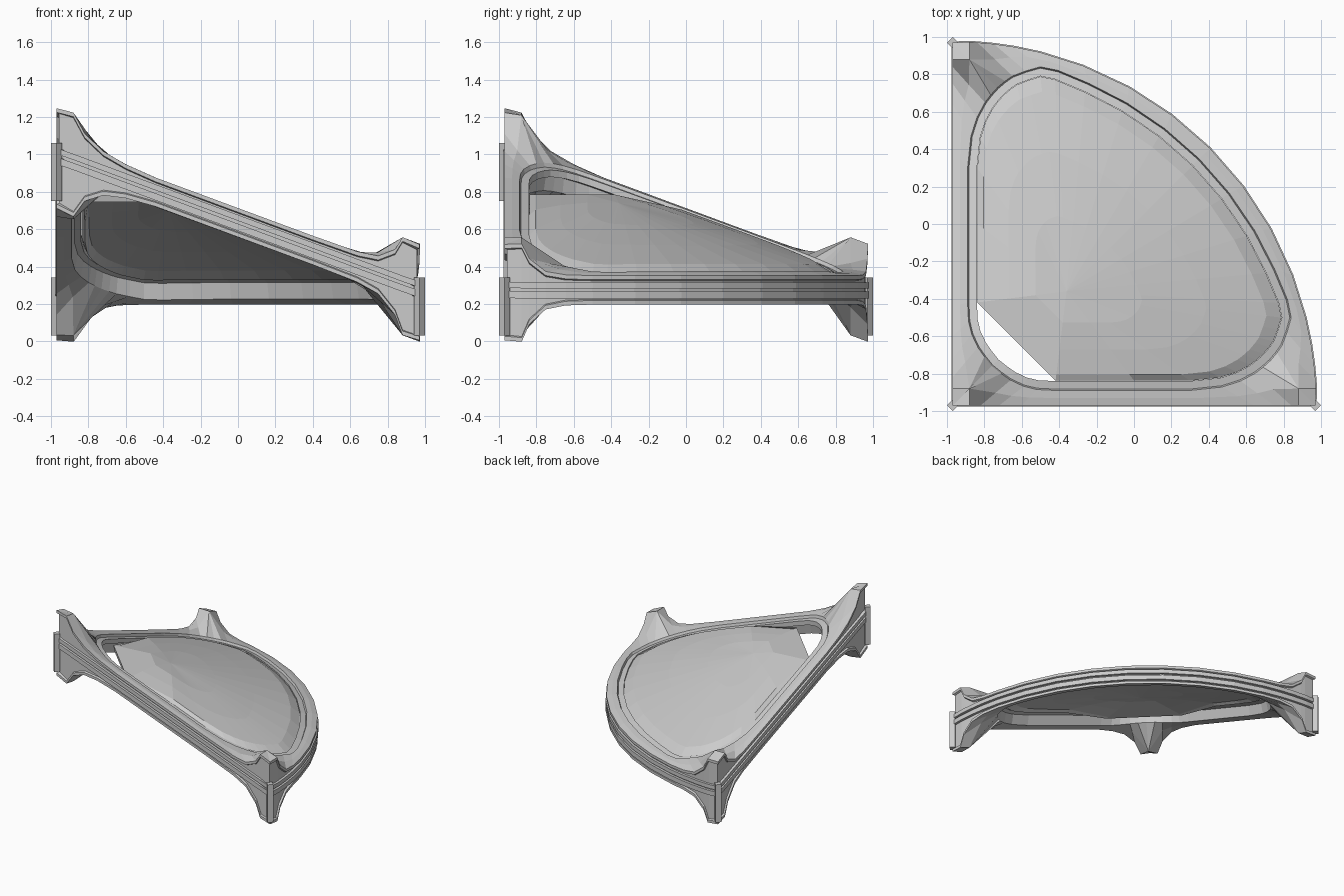
import bpy, bmesh
from math import hypot, sin, cos, radians
from mathutils import Vector

if "Cube" in bpy.data.objects:
    bpy.data.objects.remove(bpy.data.objects["Cube"])

APEX = Vector((-.97, -.97))
R = 1.945


def level(p):
    """Mid height of the conical roof at plan point p."""
    return 1.0 - .37 * (p - APEX).length


def make(name, verts, faces):
    bm = bmesh.new()
    vs = [bm.verts.new(v) for v in verts]
    for f in faces:
        bm.faces.new([vs[i] for i in f])
    bmesh.ops.remove_doubles(bm, verts=bm.verts, dist=.0005)
    bmesh.ops.recalc_face_normals(bm, faces=bm.faces)
    me = bpy.data.meshes.new(name)
    bm.to_mesh(me)
    bm.free()
    ob = bpy.data.objects.new(name, me)
    bpy.context.collection.objects.link(ob)
    return ob


def loft(name, sections):
    """Closed sweep through matching closed sections."""
    n, m = len(sections), len(sections[0])
    faces = []
    for i in range(n):
        j = (i + 1) % n
        for k in range(m):
            l = (k + 1) % m
            faces.append((i * m + k, j * m + k, j * m + l, i * m + l))
    return make(name, [v for s in sections for v in s], faces)


# Straight side stations: outer x, ring x, ring y, corner flare
side = [(-.97, -.76, -.76, .175), (-.88, -.71, -.80, .185), (-.82, -.66, -.835, .095),
        (-.72, -.59, -.868, .037), (-.60, -.52, -.885, .012), (-.44, -.42, -.89, 0),
        (0, 0, -.89, 0), (.40, .30, -.89, 0), (.64, .47, -.872, .004),
        (.75, .57, -.84, .022), (.84, .65, -.797, .09), (.88, .69, -.766, .17),
        (.97, .73, -.73, .165)]
# Curved side stations: angle, ring angle, ring radius, corner flare
arc = [(2.7, 9.2, 1.757, .17), (3.9, 10.3, 1.79, .09), (6.5, 12.3, 1.83, .022),
       (9.7, 14.5, 1.87, .004), (14, 17.5, 1.878, 0), (21, 23, 1.87, 0),
       (29, 30, 1.867, 0), (37, 37.5, 1.865, 0), (45, 45, 1.865, 0)]


def polar(a, r):
    return APEX + Vector((cos(radians(a)), sin(radians(a)))) * r


half = [(Vector((x, -.97)), Vector((rx, ry)), e) for x, rx, ry, e in side]
half += [(polar(a, R), polar(b, r), e) for a, b, r, e in arc]
swap = lambda p: Vector((p.y, p.x))
stations = half + [(swap(o), swap(r), e) for o, r, e in reversed(half[1:-1])]
N = len(stations)
ring = [s[1] for s in stations]


def inset(i, d):
    """Ring outline point moved inward by d."""
    t = (ring[(i + 1) % N] - ring[i - 1]).normalized()
    return ring[i] + Vector((-t.y, t.x)) * d


corners = [Vector((-.97, -.97)), Vector((.97, -.97)), Vector((-.97, .97))]
pads = [Vector((-.88, -.88)), Vector((.88, -.88)), Vector((-.88, .88))]


def at(p, w):
    return (p.x, p.y, level(p) + w)


frame, rails = [], [[], []]
for i, (o, r, e) in enumerate(stations):
    near = min(range(3), key=lambda k: (o - corners[k]).length)
    d = (o - corners[near]).length
    if d < .1:
        mid, em = pads[near], e
    else:
        mid, em = o.lerp(r, .5), e * .42
    t = (stations[(i + 1) % N][0] - stations[i - 1][0]).normalized()
    inward = Vector((-t.y, t.x))
    if d < .001:
        inward *= 1.4
    rec = o + inward * .014
    lip = inset(i, .05)
    z0 = level(o)
    top, bot = .072 + e, -.083 - e * 1.17
    # outer face with recess, top skin, stepped inner lip, bottom skin
    frame.append([
        (o.x, o.y, z0 + bot), (o.x, o.y, z0 + bot + .022), (rec.x, rec.y, z0 + bot + .028),
        (rec.x, rec.y, z0 + top - .028), (o.x, o.y, z0 + top - .022), (o.x, o.y, z0 + top),
        at(mid, .072 + em), at(r, .066), at(r + (lip - r) * .15, .045), at(lip, .045),
        at(lip, .008), at(r + (lip - r) * .3, .0), at(r, -.083), at(mid, -.083 - em * 1.17)])
    # twin rails along the outer face
    a, b = o - inward * .006, o + inward * .03
    for k, (lo, hi) in enumerate(((-.05, -.012), (.004, .036))):
        rails[k].append([(a.x, a.y, z0 + lo), (a.x, a.y, z0 + hi),
                         (b.x, b.y, z0 + hi), (b.x, b.y, z0 + lo)])

loft("roof_frame", frame)
loft("lower_rail", rails[0])
loft("upper_rail", rails[1])

# Corner posts
for k, c in enumerate(corners):
    z = level(c) - .095
    bpy.ops.mesh.primitive_cylinder_add(vertices=4, radius=.03, depth=.31,
                                        location=(c.x, c.y, z))
    bpy.context.object.name = "corner_post_%d" % (k + 1)

# Roof panel: conical sheet with a flattened top and a cut-off apex corner
edge = [inset(i, .052) for i in range(N) if ring[i].x + ring[i].y > -1.36]
hub = Vector((-.36, -.36))
M, steps = len(edge), (1, .93, .65, .35)
verts = []
for s in steps:
    for p in edge:
        q = hub.lerp(p, s)
        verts.append((q.x, q.y, min(.785, level(q) + (.035 if s == 1 else .06))))
verts.append((hub.x, hub.y, level(hub) + .06))
faces = []
for a in range(len(steps) - 1):
    for i in range(M):
        j = (i + 1) % M
        faces.append((a * M + i, a * M + j, (a + 1) * M + j, (a + 1) * M + i))
last = (len(steps) - 1) * M
faces += [(last + i, last + (i + 1) % M, len(verts) - 1) for i in range(M)]
panel = make("roof_panel", verts, faces)
if panel.data.polygons[0].normal.z < 0:
    panel.data.flip_normals()
mod = panel.modifiers.new("thickness", 'SOLIDIFY')
mod.thickness = .04
mod.offset = -1
